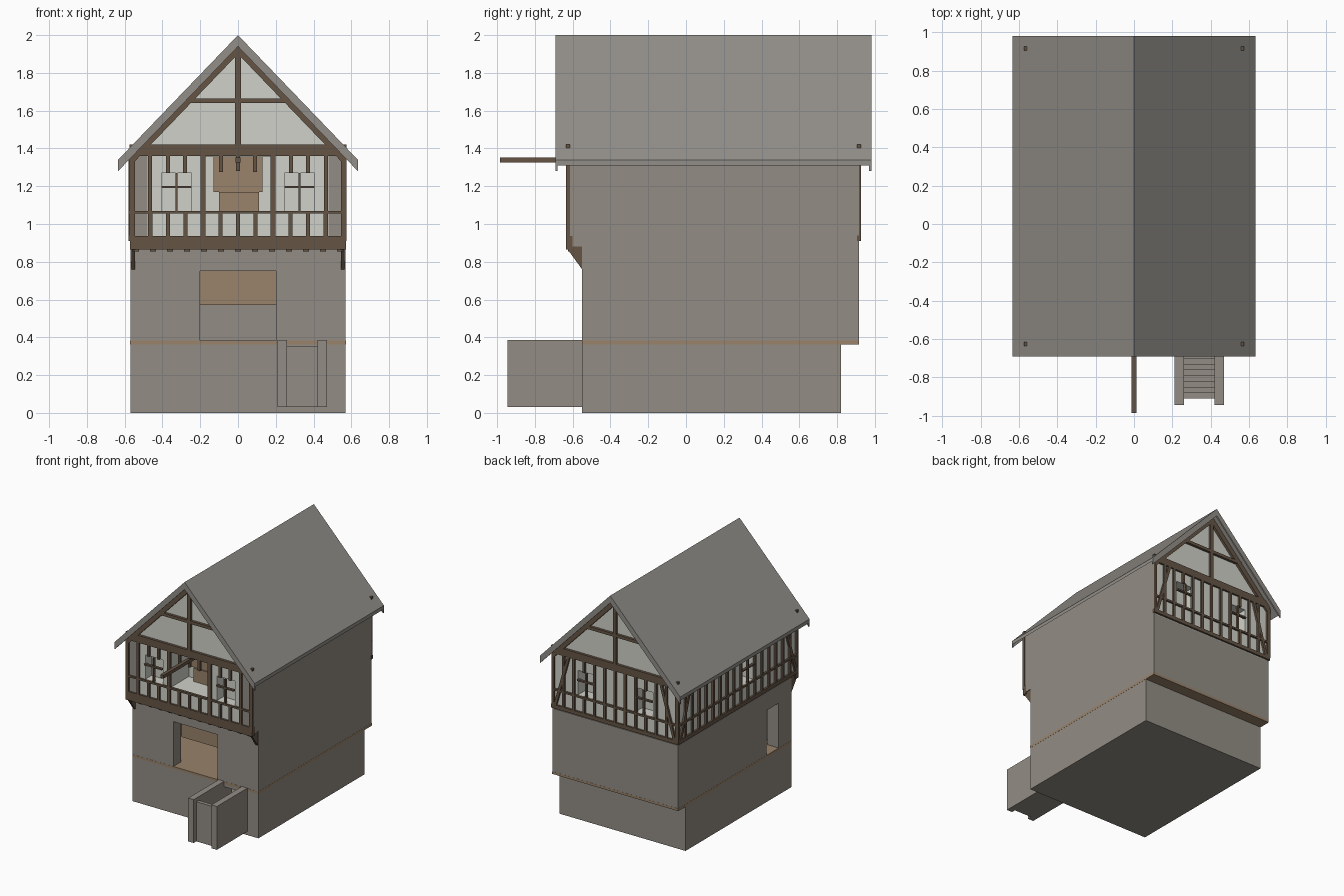
import bpy, bmesh

cube = bpy.data.objects.get("Cube")
if cube:
    bpy.data.objects.remove(cube, do_unlink=True)


def material(name, rgb):
    m = bpy.data.materials.new(name)
    m.use_nodes = True
    color = (*rgb, 1)
    m.diffuse_color = color
    bsdf = next(n for n in m.node_tree.nodes if n.type == "BSDF_PRINCIPLED")
    bsdf.inputs["Base Color"].default_value = color
    return m


STONE = material("grey stone", (0.29, 0.265, 0.23))
ROOF = material("roof grey", (0.29, 0.275, 0.25))
PLASTER = material("cream plaster", (0.63, 0.64, 0.58))
TIMBER = material("dark timber", (0.13, 0.09, 0.06))
PLANK = material("tan planks", (0.32, 0.225, 0.145))


def prism(name, pts, axis, a, b, mat):
    """Extrude an outline of (u, z) points from a to b along x or y."""
    bm = bmesh.new()
    place = (lambda u, z: (u, a, z)) if axis == "y" else (lambda u, z: (a, u, z))
    face = bm.faces.new([bm.verts.new(place(u, z)) for u, z in pts])
    out = bmesh.ops.extrude_face_region(bm, geom=[face])
    move = (0, b - a, 0) if axis == "y" else (b - a, 0, 0)
    verts = [v for v in out["geom"] if isinstance(v, bmesh.types.BMVert)]
    bmesh.ops.translate(bm, verts=verts, vec=move)
    bmesh.ops.recalc_face_normals(bm, faces=bm.faces)
    me = bpy.data.meshes.new(name)
    bm.to_mesh(me)
    bm.free()
    me.materials.append(mat)
    ob = bpy.data.objects.new(name, me)
    bpy.context.collection.objects.link(ob)
    return ob


def rect(u0, u1, z0, z1):
    return [(u0, z0), (u1, z0), (u1, z1), (u0, z1)]


def box(name, x, y, z, mat):
    return prism(name, rect(*x, *z), "y", *y, mat)


def cut(ob, spans):
    """Subtract boxes given as x, y and z spans."""
    for x, y, z in spans:
        cutter = box("cutter", x, y, z, ob.data.materials[0])
        cutter.hide_render = True
        mod = ob.modifiers.new("opening", "BOOLEAN")
        mod.operation = "DIFFERENCE"
        mod.solver = "EXACT"
        mod.object = cutter
        bpy.context.view_layer.objects.active = ob
        bpy.ops.object.modifier_apply(modifier=mod.name)
        bpy.data.objects.remove(cutter, do_unlink=True)


# Basement with its stair doorway, floor slab and stone storey
cut(box("basement", (-.57, .57), (-.55, .82), (0, .365), STONE),
    [((-.47, .47), (-.45, .72), (.03, .34)), ((.26, .42), (-.6, -.4), (.03, .34))])
box("floor_slab", (-.571, .571), (-.551, .916), (.363, .383), PLANK)
cut(box("stone_storey", (-.57, .57), (-.55, .915), (.38, .9), STONE),
    [((-.47, .47), (-.45, .815), (.37, .85)),
     ((-.2, .2), (-.6, -.4), (.37, .75)),
     ((-.6, -.4), (-.385, -.23), (.37, .75))])
for i in (0, 1):
    box("shop_shutter", (-.22 + i * .221, -.001 + i * .221), (-.42, -.40), (.57, .76), PLANK)

# Sunken stair descending toward the house between two walls
for x in (.21, .42):
    box("stair_wall", (x, x + .05), (-.945, -.55), (.03, .385), STONE)
for i in range(12):
    y = -.91 + .03 * i
    box("stair_step", (.26, .42), (y, y + .03), (.03, .355 - .027 * i), STONE)

# Plastered storey with recessed windows and a loading bay
WIN_Z = (1.07, 1.27)
holes = [((-.18, .18), (-.7, -.38), (1.06, 1.355))]
for s in (-1, 1):
    for c, y in ((.325, (-.7, -.54)), (.26, (.82, 1))):
        holes.append(((s * c - .08, s * c + .08), y, WIN_Z))
holes.append(((-.7, -.47), (-.06, .1), WIN_Z))
cut(box("plaster_storey", (-.565, .55), (-.62, .91), (.9, 1.37), PLASTER), holes)
box("plain_side_wall", (.55, .57), (-.628, .915), (.88, 1.38), STONE)
for s in (-1, 1):
    u = sorted((s * .48, s * .55))
    box("end_panel", u, (-.625, -.618), (.93, 1.365), STONE)
box("bay_door_upper", (-.13, .13), (-.42, -.40), (1.17, 1.36), PLANK)
box("bay_door_lower", (-.1, .11), (-.43, -.41), (1.06, 1.17), PLANK)
box("hoist_beam", (-.014, .014), (-.985, -.40), (1.325, 1.352), TIMBER)

# Facades: extrusion axis and the depth span of the timbers
FRONT, BACK, SIDE = ("y", -.636, -.615), ("y", .905, .926), ("x", -.58, -.56)


def beam(name, face, u0, u1, z0, z1):
    return prism(name, rect(u0, u1, z0, z1), *face, TIMBER)


def stud(face, u, z0, z1, w=.02):
    beam("stud", face, u - w / 2, u + w / 2, z0, z1)


def cross(face, u):
    beam("window_mullion", face, u - .006, u + .006, *WIN_Z)
    beam("window_transom", face, u - .08, u + .08, 1.19, 1.202)


def brace(face, u_low, u_high):
    prism("brace", [(u_low - .012, .94), (u_low + .012, .94),
                    (u_high + .012, 1.36), (u_high - .012, 1.36)], *face, TIMBER)


# Front timbers
for u in [i * .0925 for i in range(-5, 6)]:
    stud(FRONT, u, .93, 1.06)
for s in (-1, 1):
    for u, w in ((.56, .03), (.465, .022), (.185, .028)):
        stud(FRONT, s * u, .91, 1.37, w)
    for u in (.28, .37):
        stud(FRONT, s * u, 1.27, 1.37)
    stud(FRONT, s * .09, 1.275, 1.37)
    cross(FRONT, s * .325)
stud(FRONT, 0, 1.28, 1.37)
beam("front_rail", FRONT, -.57, .57, 1.055, 1.07)
box("jetty_beam", (-.572, .572), (-.636, -.60), (.865, .937), TIMBER)
for i in range(13):
    x = -.54 + i * .09
    box("joist_end", (x - .015, x + .015), (-.625, -.55), (.855, .9), TIMBER)
for x in (-.565, .545):
    prism("jetty_bracket", [(-.55, .76), (-.55, .9), (-.63, .9), (-.63, .87)],
          "x", x, x + .02, TIMBER)

# Back timbers
for i in range(13):
    u = -.5595 + i * .09325
    over_window = abs(abs(u) - .26) < .07
    stud(BACK, u, .93, 1.07 if over_window else 1.37)
    if over_window:
        stud(BACK, u, 1.27, 1.37)
for s in (-1, 1):
    cross(BACK, s * .26)
    brace(BACK, s * .54, s * .42)
beam("back_rail", BACK, -.57, .57, 1.055, 1.07)
beam("back_sill", BACK, -.575, .575, .91, .94)

# Right-hand side timbers
for i in range(18):
    u = -.615 + i * .09
    over_window = -.06 < u < .1
    stud(SIDE, u, .93, 1.07 if over_window else 1.36)
    if over_window:
        stud(SIDE, u, 1.27, 1.36)
cross(SIDE, .02)
brace(SIDE, -.6, -.46)
brace(SIDE, .89, .75)
beam("side_rail", SIDE, -.63, .92, 1.055, 1.07)
beam("side_sill", SIDE, -.63, .92, .91, .94)
beam("side_plate", SIDE, -.63, .92, 1.34, 1.38)

# Gables: plaster infill, tie beam, collar, king post and rafters
SLOPE = 1.04
prism("attic_infill", [(-.56, 1.365), (.56, 1.365), (0, 1.945)], "y", -.612, .902, PLASTER)
for face in (FRONT, BACK):
    beam("tie_beam", face, -.575, .575, 1.36, 1.42)
    beam("collar_beam", face, -.29, .29, 1.64, 1.665)
    beam("king_post", face, -.015, .015, 1.42, 1.95)
    for s in (-1, 1):
        prism("gable_rafter", [(0, 1.96), (s * .57, 1.96 - .57 * SLOPE),
                               (s * .57, 1.90 - .57 * SLOPE), (0, 1.90)], *face, TIMBER)


# Roof slabs and verge boards
def chevron(name, thick, y0, y1):
    e, z = .635, 2 - .635 * SLOPE
    prism(name, [(0, 2), (e, z), (e, z - thick), (0, 2 - thick), (-e, z - thick), (-e, z)],
          "y", y0, y1, ROOF)


chevron("roof", .03, -.68, .97)
chevron("front_verge_board", .06, -.692, -.68)
chevron("back_verge_board", .06, .97, .982)
